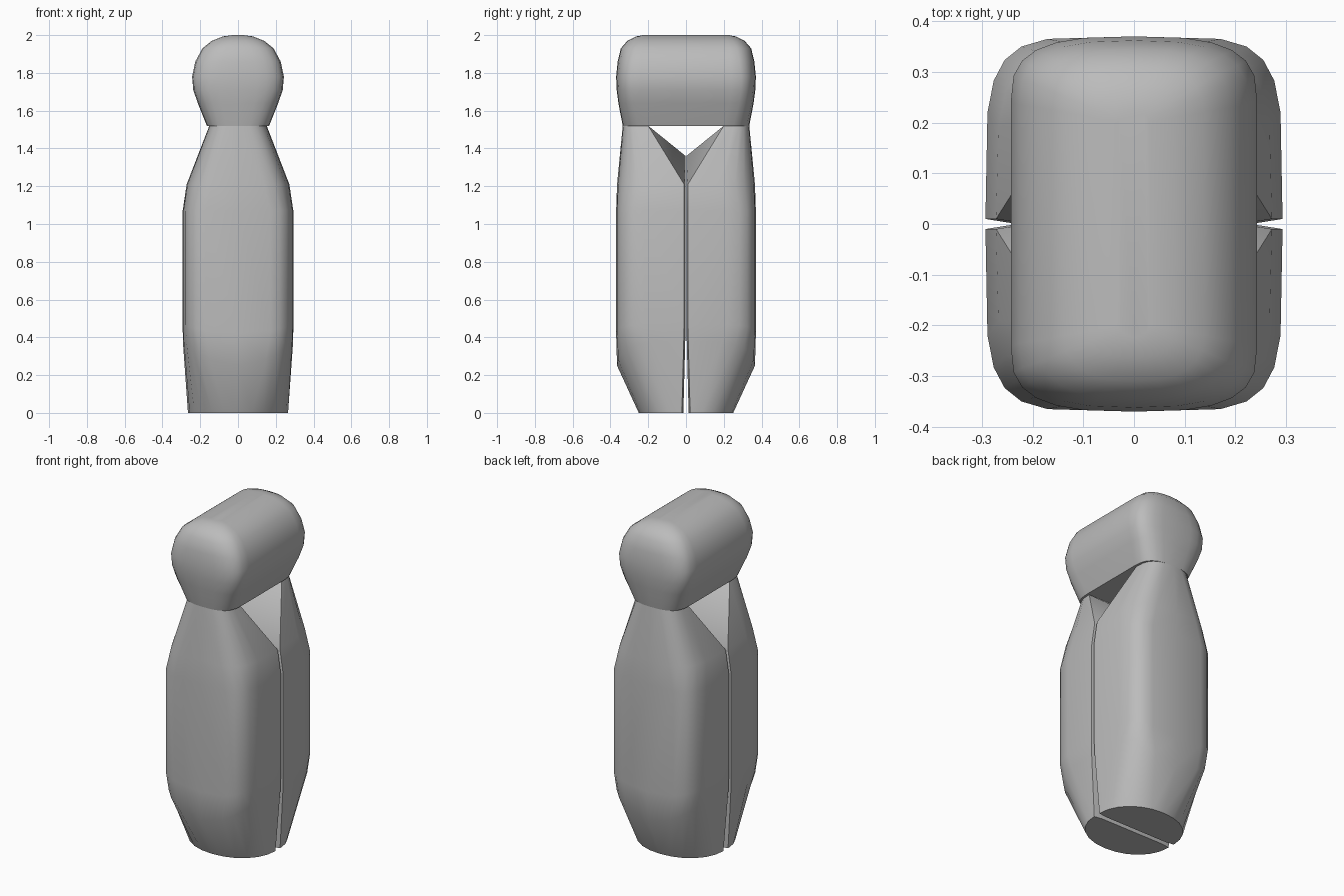
import bpy, bmesh
from math import sin, cos, pi, radians

cube = bpy.data.objects.get("Cube")
if cube:
    bpy.data.objects.remove(cube, do_unlink=True)

grey = bpy.data.materials.new("plain grey")
grey.use_nodes = True
colour = (0.5, 0.5, 0.5, 1)
grey.diffuse_color = colour
grey.node_tree.nodes["Principled BSDF"].inputs["Base Color"].default_value = colour

SEG = 12


def arc(a, y0, b, n):
    """Rounded half section from +x round to -x, bulging towards +y."""
    pts = []
    for i in range(SEG + 1):
        t = pi * i / SEG
        c, s = cos(t), max(sin(t), 0)
        x = a * abs(c) ** (2 / n) * (1 if c > 0 else -1)
        pts.append((x, y0 + b * (s ** (2 / n) if s > 1e-6 else 0)))
    return pts


def bridge(bm, low, high):
    for i in range(len(low)):
        j = (i + 1) % len(low)
        bm.faces.new((low[i], low[j], high[j], high[i]))


def finish(bm, name):
    bmesh.ops.recalc_face_normals(bm, faces=bm.faces)
    mesh = bpy.data.meshes.new(name)
    bm.to_mesh(mesh)
    bm.free()
    mesh.materials.append(grey)
    obj = bpy.data.objects.new(name, mesh)
    bpy.context.collection.objects.link(obj)
    bpy.ops.object.select_all(action="DESELECT")
    obj.select_set(True)
    bpy.context.view_layer.objects.active = obj
    bpy.ops.object.shade_smooth_by_angle(angle=radians(35))


def body_half(name, side):
    bm = bmesh.new()
    # height, arch of the ring towards the sides, half width, depth, squareness, gap
    levels = [(0, 0, .265, .25, 2.1, .014),
              (.25, .13, .292, .365, 4, .004),
              (.42, .05, .293, .37, 5, .002),
              (1.07, 0, .293, .37, 5, .002),
              (1.21, 0, .272, .365, 4, .002)]
    rings = []
    for z, arch, a, depth, n, gap in levels:
        ring = [bm.verts.new((x, side * y, z + arch * (x / a) ** 2))
                for x, y in arc(a, gap + .008, depth - gap - .008, n)]
        # chamfered inner edges
        ring += [bm.verts.new((s * (a - .05), side * gap, z + arch)) for s in (-1, 1)]
        rings.append(ring)
    bm.faces.new(rings[0])
    for low, high in zip(rings, rings[1:]):
        bridge(bm, low, high)
    # narrow shoulder under the head, with a sloping notch on the inside
    last = rings[-1]
    top = [bm.verts.new((x, side * y, 1.52)) for x, y in arc(.152, .2, .135, 2.8)]
    for i in range(SEG):
        bm.faces.new((last[i], last[i + 1], top[i + 1], top[i]))
    bm.faces.new(top)
    peak = bm.verts.new((0, side * .002, 1.36))
    bm.faces.new((top[0], peak, top[-1]))
    bm.faces.new((last[-1], peak, last[-2]))
    for end, rim, inner in ((top[0], last[0], last[-1]), (top[-1], last[SEG], last[-2])):
        bm.faces.new((end, rim, peak))
        bm.faces.new((rim, inner, peak))
    finish(bm, name)


def head():
    bm = bmesh.new()
    # height, half width, straight half length, rounded end, squareness
    levels = [(1.52, .165, .2, .135, 2.8), (1.64, .213, .23, .128, 3),
              (1.71, .237, .24, .127, 3), (1.78, .243, .24, .13, 3),
              (1.86, .226, .235, .127, 2.8), (1.93, .188, .23, .115, 2.6),
              (1.97, .138, .22, .09, 2.4), (1.993, .08, .21, .055, 2.2),
              (2.0, .03, .2, .025, 2)]
    rings = []
    for z, a, y0, b, n in levels:
        half = arc(a, y0, b, n)
        loop = half + [(-x, -y) for x, y in half]
        rings.append([bm.verts.new((x, y, z)) for x, y in loop])
    bm.faces.new(rings[0])
    bm.faces.new(rings[-1])
    for low, high in zip(rings, rings[1:]):
        bridge(bm, low, high)
    finish(bm, "head")


body_half("front_body", -1)
body_half("back_body", 1)
head()
